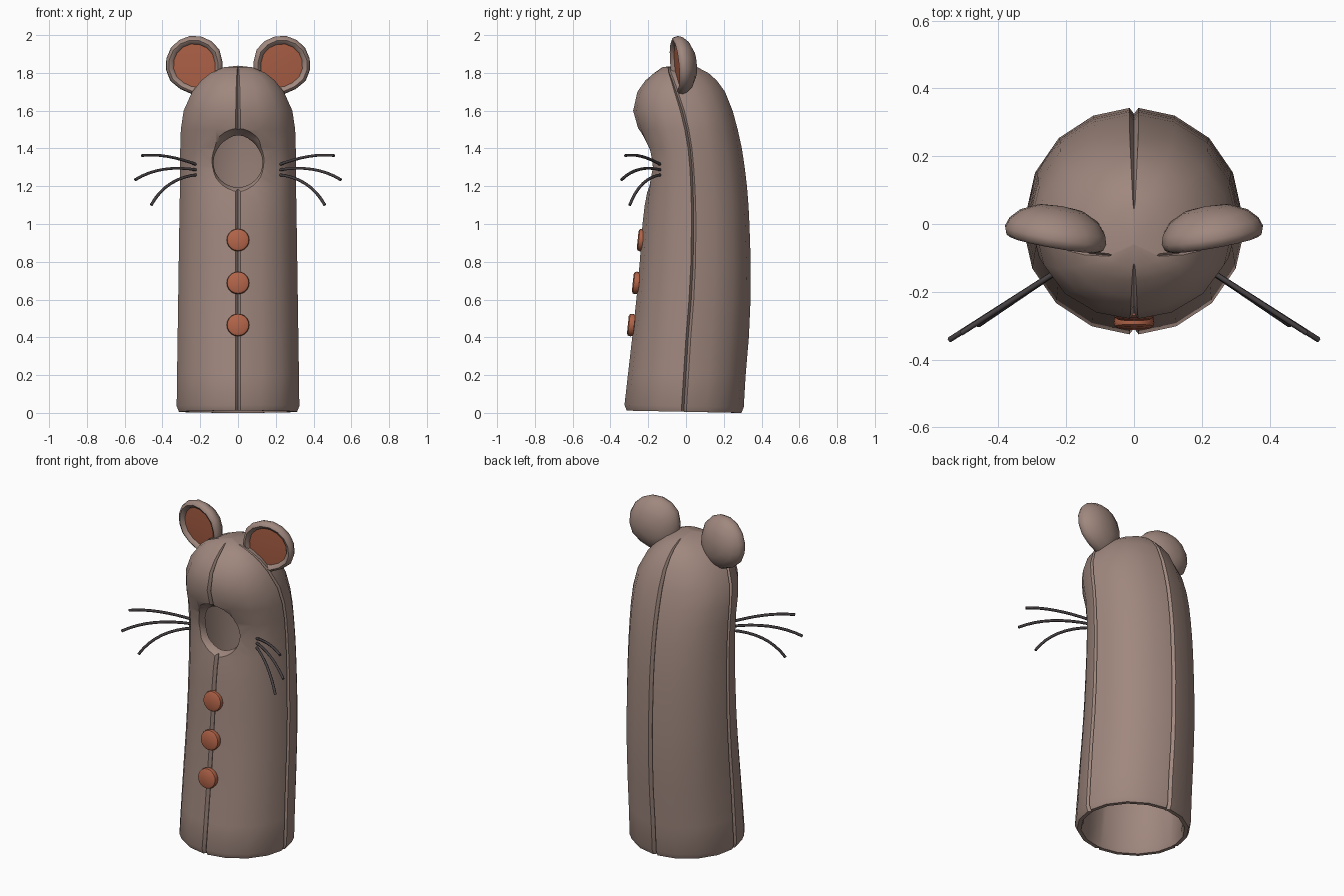
import bpy, bmesh, math
from mathutils import Matrix, Vector

if "Cube" in bpy.data.objects:
    bpy.data.objects.remove(bpy.data.objects["Cube"])


def material(name, rgb):
    m = bpy.data.materials.new(name)
    m.diffuse_color = (*rgb, 1)
    m.use_nodes = True
    m.node_tree.nodes["Principled BSDF"].inputs["Base Color"].default_value = m.diffuse_color
    return m


BROWN = material("mouse brown", (0.35, 0.245, 0.21))
RUST = material("terracotta", (0.44, 0.125, 0.065))
DARK = material("charcoal", (0.06, 0.05, 0.052))


def finish(bm, name, mats, angle=40):
    bmesh.ops.recalc_face_normals(bm, faces=bm.faces)
    me = bpy.data.meshes.new(name)
    bm.to_mesh(me)
    bm.free()
    ob = bpy.data.objects.new(name, me)
    bpy.context.collection.objects.link(ob)
    for m in mats:
        me.materials.append(m)
    smooth(ob, angle)
    return ob


def smooth(ob, angle):
    bpy.ops.object.select_all(action='DESELECT')
    ob.select_set(True)
    bpy.context.view_layer.objects.active = ob
    bpy.ops.object.shade_smooth_by_angle(angle=math.radians(angle))


def bridge(bm, a, b, mat=0):
    n = len(a)
    for i in range(n):
        j = (i + 1) % n
        bm.faces.new((a[i], a[j], b[j], b[i])).material_index = mat


def fan(bm, ring, co, mat=0):
    tip = bm.verts.new(co)
    for i in range(len(ring)):
        bm.faces.new((ring[i], ring[(i + 1) % len(ring)], tip)).material_index = mat


def lathe(bm, profile, seg, xf):
    """Revolve (radius, y, material) points about y; end points lie on the axis."""
    rings = [[bm.verts.new(xf(Vector((r * math.sin(2 * math.pi * i / seg), y,
                                      r * math.cos(2 * math.pi * i / seg)))))
              for i in range(seg)] for r, y, _ in profile[1:-1]]
    fan(bm, rings[0], xf(Vector((0, profile[0][1], 0))), profile[0][2])
    for k in range(len(rings) - 1):
        bridge(bm, rings[k], rings[k + 1], profile[k + 1][2])
    fan(bm, rings[-1], xf(Vector((0, profile[-1][1], 0))), profile[-1][2])


# Body sections: z, half width, front y, back y, side seam y
SECTIONS = [
    (0.03, 0.325, -0.326, 0.306, -0.01), (0.2, 0.323, -0.308, 0.316, 0.0),
    (0.4, 0.320, -0.285, 0.333, 0.012), (0.6, 0.317, -0.263, 0.342, 0.028),
    (0.8, 0.314, -0.245, 0.343, 0.038), (1.0, 0.311, -0.232, 0.336, 0.04),
    (1.1, 0.309, -0.228, 0.331, 0.039), (1.2, 0.308, -0.229, 0.323, 0.035),
    (1.3, 0.307, -0.232, 0.311, 0.029), (1.4, 0.306, -0.242, 0.296, 0.02),
    (1.5, 0.303, -0.270, 0.274, 0.004), (1.6, 0.288, -0.284, 0.247, -0.02),
    (1.7, 0.243, -0.258, 0.207, -0.053), (1.76, 0.195, -0.215, 0.163, -0.073),
    (1.80, 0.145, -0.168, 0.118, -0.088), (1.83, 0.075, -0.125, 0.060, -0.094)]
HOLE_Z = 1.325
SHOULDER = math.radians(2.4)


def ring(bm, sec, inset=0.0, z=None, groove=0.018):
    hw, yf, yb, c = sec[1:]
    z = sec[0] if z is None else z
    out = []
    for q in range(4):
        for off in (0, SHOULDER, math.pi / 8, math.pi / 4, math.pi * 3 / 8,
                    math.pi / 2 - SHOULDER):
            a = q * math.pi / 2 + off
            depth = c - yf if math.cos(a) > 0 else yb - c
            t = inset
            if off == 0:
                t += min(groove, 0.3 * min(hw, depth))
            x, y = (hw - t) * math.sin(a), c - (depth - t) * math.cos(a)
            if y < c:   # hollow around the face opening
                y += 0.05 * math.exp(-(x * x + (z - HOLE_Z) ** 2) / 0.03)
            lift = 0.012 * (1 + math.cos(a)) / 2 if z < 0.1 else 0
            out.append(bm.verts.new((x, y, z + lift)))
    return out


# Hollow four-panel body with seam grooves
bm = bmesh.new()
inner = [ring(bm, s, 0.045, groove=0) for s in SECTIONS[:13]]
lip = [ring(bm, SECTIONS[0], 0.034, 0.0, 0.004), ring(bm, SECTIONS[0], 0.012, 0.0)]
outer = [ring(bm, s) for s in SECTIONS]
rows = inner[::-1] + lip + outer
fan(bm, rows[0], (0, -0.03, 1.77))
for a, b in zip(rows, rows[1:]):
    bridge(bm, a, b)
fan(bm, rows[-1], (0, -0.06, 1.838))
body = finish(bm, "body", [BROWN])

# Face opening with a flared rim
bm = bmesh.new()
flare = [(0, -0.03, 0), (0.13, -0.03, 0), (0.13, -0.15, 0), (0.136, -0.175, 0),
         (0.148, -0.198, 0), (0.168, -0.22, 0), (0.20, -0.30, 0), (0.20, -0.5, 0),
         (0, -0.5, 0)]
lathe(bm, flare, 32, lambda v: v + Vector((0, 0, HOLE_Z)))
cutter = finish(bm, "opening_cutter", [BROWN])
cutter.hide_render = True
mod = body.modifiers.new("opening", 'BOOLEAN')
mod.operation, mod.solver, mod.object = 'DIFFERENCE', 'EXACT', cutter
bpy.context.view_layer.objects.active = body
bpy.ops.object.modifier_apply(modifier=mod.name)
bpy.data.objects.remove(cutter)
smooth(body, 40)

# Cupped ears, narrower toward the head, with coloured lining
EAR = [(0, 0.062, 0), (0.07, 0.054, 0), (0.12, 0.030, 0), (0.148, 0.0, 0),
       (0.157, -0.026, 0), (0.150, -0.046, 0), (0.136, -0.053, 0),
       (0.122, -0.046, 0), (0.114, -0.034, 1), (0.07, -0.036, 1), (0, -0.036, 1)]
for side, label in ((1, "right"), (-1, "left")):
    turn = Matrix.Rotation(math.radians(10), 4, 'Z') @ \
        Matrix.Rotation(math.radians(5), 4, 'X') @ \
        Matrix.Rotation(math.radians(32), 4, 'Y')

    def place(v):
        taper = 1 + 1.1 * min(v.z, 0)
        p = turn @ Vector((v.x * taper, v.y, v.z * 1.08 if v.z < 0 else v.z))
        return Vector((side * (p.x + 0.224), p.y - 0.008, p.z + 1.843))

    bm = bmesh.new()
    lathe(bm, EAR, 16, place)
    finish(bm, label + "_ear", [BROWN, RUST], 50)

# Buttons down the front
BUTTON = [(0, -0.018, 0), (0.046, -0.018, 0), (0.057, -0.012, 0), (0.060, 0.0, 0),
          (0.057, 0.016, 0), (0, 0.02, 0)]
for i, (y, z) in enumerate(((-0.238, 0.915), (-0.264, 0.688), (-0.290, 0.465))):
    tilt = Matrix.Translation((0, y, z)) @ Matrix.Rotation(math.radians(-6), 4, 'X')
    bm = bmesh.new()
    lathe(bm, BUTTON, 20, lambda v: tilt @ v)
    finish(bm, "button_%d" % (i + 1), [RUST], 35)

# Whiskers: start z, middle (x, z), tip (x, y, z)
WHISKERS = [(1.315, (0.37, 1.357), (0.51, -0.322, 1.362)),
            (1.29, (0.39, 1.29), (0.545, -0.342, 1.234)),
            (1.268, (0.355, 1.215), (0.46, -0.298, 1.10))]
for side, label in ((1, "right"), (-1, "left")):
    for k, (z0, (mx, mz), tip) in enumerate(WHISKERS):
        a, c = Vector((0.205, -0.125, z0 - 0.006)), Vector(tip)
        m = Vector((mx, a.y + (c.y - a.y) * (mx - a.x) / (c.x - a.x), mz))
        ctrl = 2 * m - (a + c) / 2
        rings = []
        bm = bmesh.new()
        for s in range(9):
            t = s / 8
            p = a * (1 - t) ** 2 + ctrl * 2 * t * (1 - t) + c * t * t
            d = ((ctrl - a) * (1 - t) + (c - ctrl) * t).normalized()
            u = d.cross(Vector((0, 0, 1))).normalized()
            w = u.cross(d)
            r = 0.008
            pts = [p + r * (u * math.cos(g * math.pi / 3) + w * math.sin(g * math.pi / 3))
                   for g in range(6)]
            rings.append([bm.verts.new((side * q.x, q.y, q.z)) for q in pts])
        for r0, r1 in zip(rings, rings[1:]):
            bridge(bm, r0, r1)
        bm.faces.new(rings[0])
        bm.faces.new(rings[-1])
        finish(bm, "%s_whisker_%d" % (label, k + 1), [DARK], 65)
